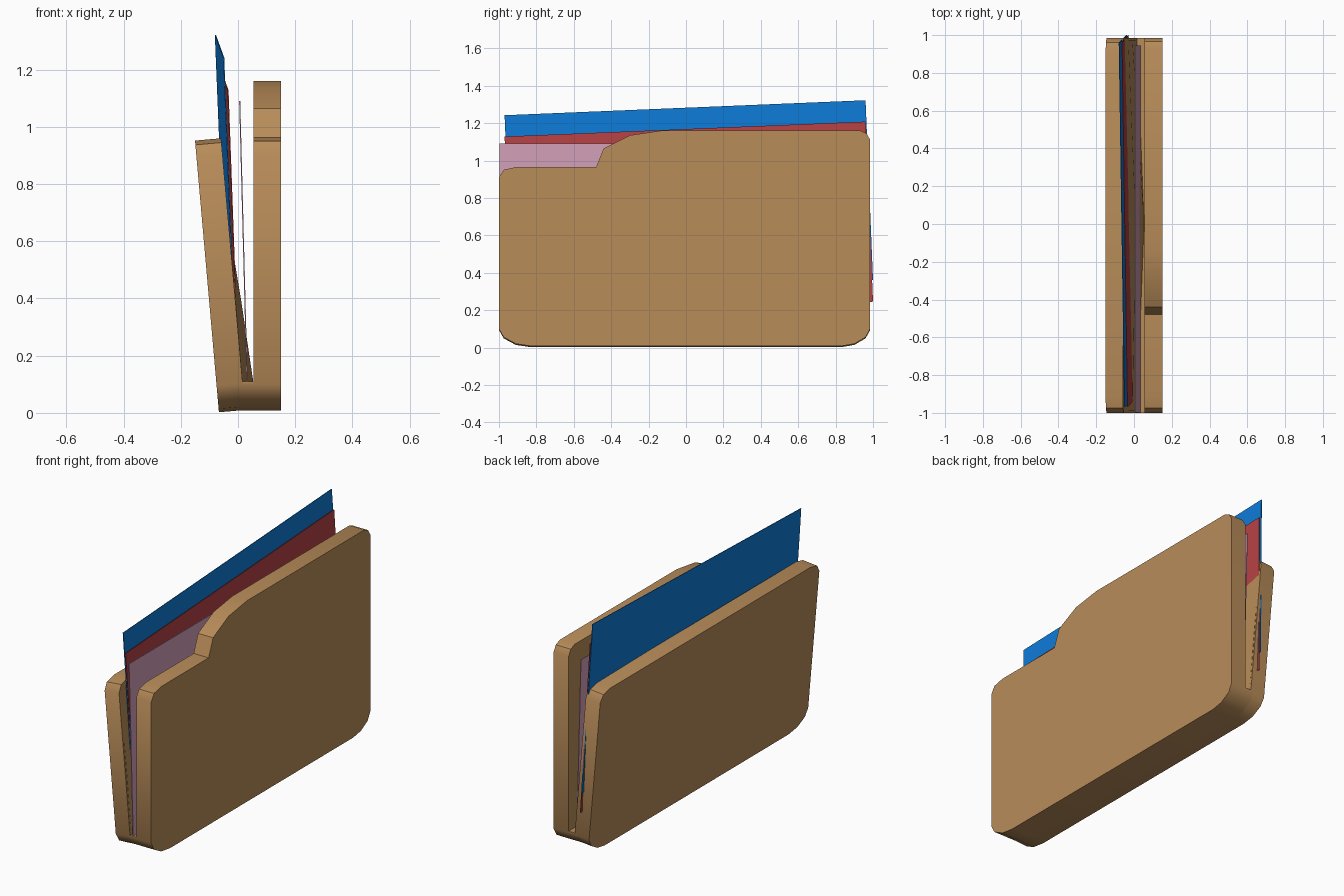
import bpy, bmesh, math

if "Cube" in bpy.data.objects:
    bpy.data.objects.remove(bpy.data.objects["Cube"])


def material(name, rgb):
    m = bpy.data.materials.new(name)
    m.diffuse_color = (*rgb, 1)
    m.use_nodes = True
    m.node_tree.nodes["Principled BSDF"].inputs["Base Color"].default_value = m.diffuse_color
    return m


TAN = material("tan_card", (0.479, 0.262, 0.100))
BLUE = material("blue_paper", (0.0044, 0.195, 0.680))
RED = material("red_paper", (0.468, 0.054, 0.058))
PINK = material("pink_paper", (0.645, 0.342, 0.479))


def finish(name, bm, mat):
    bmesh.ops.recalc_face_normals(bm, faces=bm.faces)
    me = bpy.data.meshes.new(name)
    bm.to_mesh(me)
    bm.free()
    me.materials.append(mat)
    ob = bpy.data.objects.new(name, me)
    bpy.context.collection.objects.link(ob)
    bpy.ops.object.select_all(action='DESELECT')
    ob.select_set(True)
    bpy.context.view_layer.objects.active = ob
    bpy.ops.object.shade_smooth_by_angle(angle=math.radians(35))
    return ob


def slab(name, outline, x0, x1, lean=0.0):
    """Extrude a (y, z) outline along x, then lean it back."""
    bm = bmesh.new()
    rings = [[bm.verts.new((x - lean * z, y, z + lean * x)) for y, z in outline]
             for x in (x0, x1)]
    n = len(outline)
    for ring in rings:
        bm.faces.new(ring)
    for i in range(n):
        j = (i + 1) % n
        bm.faces.new((rings[0][i], rings[0][j], rings[1][j], rings[1][i]))
    return finish(name, bm, TAN)


def sheet(name, corners, mat, t=0.002):
    """Thin paper through four corners."""
    bm = bmesh.new()
    a = [bm.verts.new((x - t, y, z)) for x, y, z in corners]
    b = [bm.verts.new((x + t, y, z)) for x, y, z in corners]
    bm.faces.new(a)
    bm.faces.new(b)
    for i in range(4):
        j = (i + 1) % 4
        bm.faces.new((a[i], a[j], b[j], b[i]))
    return finish(name, bm, mat)


# Shared rounded bottom edge, right to left
bottom = [(0.985, 0.10), (0.96, 0.055), (0.90, 0.02), (0.83, 0.008),
          (-0.83, 0.008), (-0.91, 0.02), (-0.975, 0.055), (-1.0, 0.10)]
left_top = [(-1.0, 0.91), (-0.975, 0.95), (-0.91, 0.965)]

# Front cover with raised tab
slab("front_cover", bottom + left_top +
     [(-0.48, 0.965), (-0.44, 1.065), (-0.30, 1.135), (-0.13, 1.16),
      (0.93, 1.16), (0.965, 1.145), (0.985, 1.11)], 0.055, 0.15)

# Leaning back cover
slab("back_cover", bottom + [(y, z - 0.007) for y, z in left_top] +
     [(0.90, 0.958), (0.96, 0.943), (0.985, 0.903)], -0.066, 0.025, 0.088)

# Spine joining both covers
slab("spine", bottom[:] + [(-1.0, 0.11), (0.985, 0.11)], 0.0, 0.06)

# Inner fold, swelling toward the middle of the pocket
bm = bmesh.new()
rows = []
for y, w in ((-0.99, 0.0), (0.0, 1.0), (0.975, 0.0)):
    rows.append([bm.verts.new(p) for p in
                 ((0.0, y, 0.105), (0.016 + 0.038 * w, y, 0.105),
                  (-0.008 + 0.018 * w, y, 0.40), (-0.03, y, 0.64))])
for r, s in zip(rows, rows[1:]):
    for i in range(4):
        j = (i + 1) % 4
        bm.faces.new((r[i], r[j], s[j], s[i]))
bm.faces.new(rows[0])
bm.faces.new(rows[-1])
finish("inner_fold", bm, TAN)

# Papers, the two back ones slightly turned
sheet("blue_sheet", [(-0.012, -0.93, 0.28), (-0.040, 1.0, 0.36),
                     (-0.079, 0.96, 1.322), (-0.050, -0.97, 1.242)], BLUE)
sheet("red_sheet", [(0.0, -0.93, 0.165), (-0.030, 1.0, 0.245),
                    (-0.064, 0.96, 1.208), (-0.035, -0.97, 1.128)], RED)
sheet("pink_sheet", [(0.032, -0.997, 0.10), (0.032, 0.945, 0.10),
                     (0.006, 0.945, 1.09), (0.006, -0.997, 1.09)], PINK)
